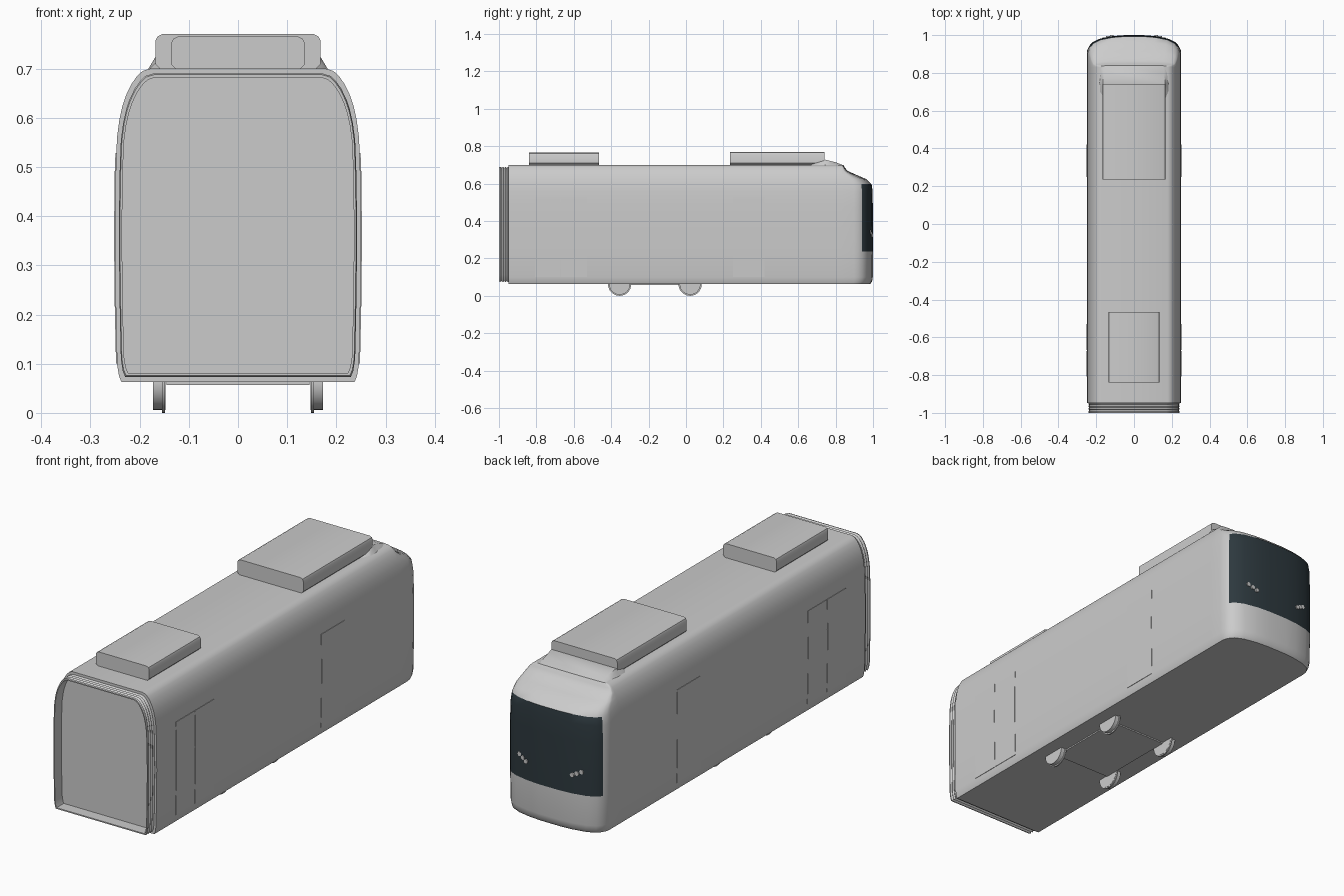
import bpy, bmesh, math
from mathutils import Matrix

cube = bpy.data.objects.get("Cube")
if cube:
    bpy.data.objects.remove(cube, do_unlink=True)


def material(name, rgb):
    m = bpy.data.materials.new(name)
    m.use_nodes = True
    m.diffuse_color = (*rgb, 1)
    m.node_tree.nodes["Principled BSDF"].inputs["Base Color"].default_value = (*rgb, 1)
    return m


GREY = material("light grey paint", (0.6, 0.6, 0.6))
GLASS = material("dark blue glass", (0.026, 0.04, 0.048))


def finish(name, bm, mats=(GREY,), angle=35):
    bmesh.ops.recalc_face_normals(bm, faces=bm.faces)
    mesh = bpy.data.meshes.new(name)
    bm.to_mesh(mesh)
    bm.free()
    for m in mats:
        mesh.materials.append(m)
    ob = bpy.data.objects.new(name, mesh)
    bpy.context.collection.objects.link(ob)
    bpy.ops.object.select_all(action='DESELECT')
    ob.select_set(True)
    bpy.context.view_layer.objects.active = ob
    bpy.ops.object.shade_smooth_by_angle(angle=math.radians(angle))
    return ob


def loft(rings, caps=True, loop=False):
    """Skin a list of closed rings of points."""
    bm = bmesh.new()
    vs = [[bm.verts.new(p) for p in r] for r in rings]
    pairs = list(zip(vs, vs[1:])) + ([(vs[-1], vs[0])] if loop else [])
    for a, b in pairs:
        for i in range(len(a)):
            j = (i + 1) % len(a)
            bm.faces.new((a[i], a[j], b[j], b[i]))
    if caps:
        bm.faces.new(vs[0])
        bm.faces.new(vs[-1])
    return bm


def extrude_y(name, section, y0, y1):
    return finish(name, loft([[(x, y, z) for x, z in section] for y in (y0, y1)]))


# Body shell: height, half width, nose depth beyond the cab joint
JOINT, REAR = 0.83, -0.948
SHELL = [(0.063, 0.237, 0.155), (0.075, 0.242, 0.165), (0.1, 0.246, 0.169),
         (0.236, 0.249, 0.17), (0.36, 0.25, 0.17), (0.48, 0.249, 0.169),
         (0.56, 0.246, 0.168), (0.597, 0.241, 0.163), (0.624, 0.235, 0.135),
         (0.645, 0.228, 0.085), (0.668, 0.217, 0.034), (0.685, 0.205, 0.02),
         (0.695, 0.194, 0.014), (0.70, 0.178, 0.01)]
PLAN = [(1, 0), (1, 0.4), (0.99, 0.53), (0.95, 0.66), (0.88, 0.78),
        (0.72, 0.89), (0.45, 0.97), (0.2, 0.998)]
nose = PLAN + [(-x, y) for x, y in reversed(PLAN)]


def half_width(z):
    for (z0, w0, _), (z1, w1, _) in zip(SHELL, SHELL[1:]):
        if z <= z1:
            return w0 + (w1 - w0) * (z - z0) / (z1 - z0)
    return SHELL[-1][1]


rings = []
for z, w, d in SHELL:
    ring = [(w * x, JOINT + d * y, z) for x, y in nose]
    rings.append(ring + [(-w, REAR, z), (w, REAR, z)])
bm = loft(rings)
for f in bm.faces:
    c = f.calc_center_median()
    if c.y > 0.945 and 0.236 < c.z < 0.597:
        f.material_index = 1
finish("body_shell", bm, (GREY, GLASS))

# Folding gangway: open ribbed tube around the end wall
outline = [(w, z) for z, w, _ in SHELL]
outline += [(-x, z) for x, z in reversed(outline)]


def gangway_ring(y, s):
    return [(x * s, y, 0.386 + (z - 0.386) * s) for x, z in outline]


ribs = [gangway_ring(REAR + 0.004 - i * 0.007, 0.968 if i % 2 else 0.95) for i in range(8)]
ribs += [gangway_ring(-1, 0.96), gangway_ring(-1, 0.943), gangway_ring(REAR + 0.004, 0.943)]
finish("gangway_bellows", loft(ribs, caps=False, loop=True))


# Roof equipment boxes with rounded long edges
def roof_box(name, w, y0, y1, top):
    side = [(w - 0.012, 0.697), (w, 0.709), (w, top - 0.014),
            (w - 0.004, top - 0.005), (w - 0.014, top)]
    extrude_y(name, side + [(-x, z) for x, z in reversed(side)], y0, y1)


roof_box("front_roof_unit", 0.136, -0.84, -0.465, 0.765)
roof_box("rear_roof_unit", 0.168, 0.235, 0.74, 0.77)

# Sloped fairing between the rear roof unit and the cab
fairing = [[(-w, y, 0.695), (w, y, 0.695), (w - 0.02, y, z), (-w + 0.02, y, z)]
           for y, w, z in ((0.66, 0.17, 0.7), (0.7, 0.185, 0.715),
                           (0.745, 0.185, 0.728), (0.8, 0.18, 0.714), (0.838, 0.178, 0.699))]
finish("roof_fairing", loft(fairing))


# Door leaves: thin plates that follow the side curve
def door(name, side, y0, y1):
    levels = (0.1, 0.236, 0.36, 0.48, 0.528)
    rings = []
    for z in levels:
        w = half_width(z)
        inner, outer = side * (w - 0.003), side * (w + 0.002)
        rings.append([(inner, y0, z), (outer, y0, z), (outer, y1, z), (inner, y1, z)])
    finish(name, loft(rings))


for side, label in ((1, "left"), (-1, "right")):
    door(f"{label}_front_door_leaf_a", side, -0.807, -0.672)
    door(f"{label}_front_door_leaf_b", side, -0.668, -0.53)
    door(f"{label}_cab_door", side, 0.25, 0.42)


def cylinder(name, radii, depth, centre, axis):
    bm = bmesh.new()
    bmesh.ops.create_cone(bm, cap_ends=True, segments=32, radius1=radii[0],
                          radius2=radii[1], depth=depth)
    bm.transform(Matrix.Translation(centre) @ Matrix.Rotation(math.pi / 2, 4, axis))
    return finish(name, bm)


# Flanged wheels and the bogie plate between them
for y, end in ((-0.355, "front"), (0.022, "rear")):
    for side, label in ((1, "left"), (-1, "right")):
        cylinder(f"{end}_{label}_wheel", (0.056, 0.056), 0.026, (side * 0.16, y, 0.062), 'Y')
        cylinder(f"{end}_{label}_flange", (0.062, 0.062), 0.006, (side * 0.151, y, 0.062), 'Y')
extrude_y("bogie_plate", [(-0.145, 0.057), (0.145, 0.057), (0.145, 0.067), (-0.145, 0.067)],
          -0.36, 0.027)

# Slanted rows of three small headlamps on the windscreen
for side, label in ((1, "left"), (-1, "right")):
    for i in range(3):
        x = 0.118 + 0.02 * i
        y = 0.994 - 0.006 * i
        cylinder(f"{label}_headlamp_{i + 1}", (0.01, 0.01), 0.012,
                 (side * x, y, 0.322 + 0.01 * i), 'X')
